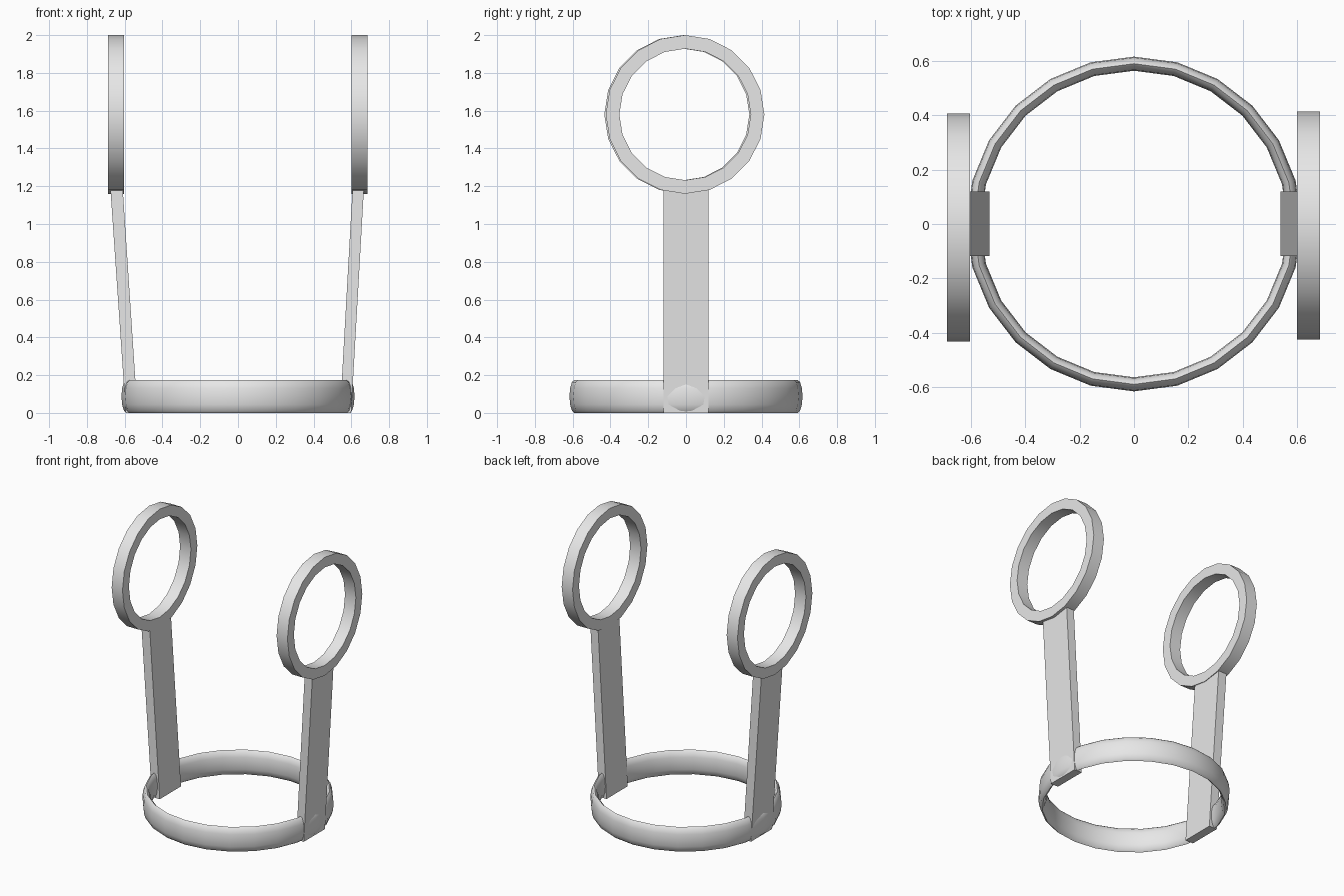
import bpy
import bmesh
import math
from mathutils import Matrix

cube = bpy.data.objects.get("Cube")
if cube:
    bpy.data.objects.remove(cube, do_unlink=True)

grey = bpy.data.materials.new("light_grey")
grey.use_nodes = True
colour = (0.8, 0.8, 0.8, 1.0)
grey.diffuse_color = colour
grey.node_tree.nodes["Principled BSDF"].inputs["Base Color"].default_value = colour


def finish(name, bm, smooth_angle=None):
    """Turn a bmesh into a shaded, coloured object."""
    bmesh.ops.recalc_face_normals(bm, faces=bm.faces)
    mesh = bpy.data.meshes.new(name)
    bm.to_mesh(mesh)
    bm.free()
    mesh.materials.append(grey)
    obj = bpy.data.objects.new(name, mesh)
    bpy.context.collection.objects.link(obj)
    if smooth_angle:
        bpy.ops.object.select_all(action='DESELECT')
        obj.select_set(True)
        bpy.context.view_layer.objects.active = obj
        bpy.ops.object.shade_smooth_by_angle(angle=math.radians(smooth_angle))
    return obj


def revolve(profile, sides):
    """Sweep a closed (radius, height) profile around z."""
    bm = bmesh.new()
    rows = []
    for i in range(sides):
        a = math.tau * i / sides
        rows.append([bm.verts.new((r * math.cos(a), r * math.sin(a), h))
                     for r, h in profile])
    n = len(profile)
    for i in range(sides):
        here, after = rows[i], rows[(i + 1) % sides]
        for j in range(n):
            k = (j + 1) % n
            bm.faces.new((here[j], after[j], after[k], here[k]))
    return bm


# Base band: tall oval section swept into a 24-sided ring
oval = [(0.591 + 0.026 * math.cos(math.tau * i / 12),
         0.0875 + 0.0875 * math.sin(math.tau * i / 12)) for i in range(12)]
finish("base_band", revolve(oval, 24), 80)


def hoop(name, x, y):
    """Flat-sided upright hoop with its axis along x."""
    section = [(0.42, -0.0425), (0.42, 0.0425), (0.348, 0.0425), (0.348, -0.0425)]
    bm = revolve(section, 20)
    bmesh.ops.transform(bm, verts=bm.verts, matrix=Matrix.Translation((x, y, 1.58))
                        @ Matrix.Rotation(math.pi / 2, 4, 'Y'))
    finish(name, bm, 30)


def post(name, side, low, high):
    """Leaning flat bar; low and high are its inner and outer x at each end."""
    bm = bmesh.new()
    outline = [(low[0], 0.0), (low[1], 0.0), (high[1], 1.195), (high[0], 1.195)]
    face = bm.faces.new([bm.verts.new((side * x, -0.118, z)) for x, z in outline])
    out = bmesh.ops.extrude_face_region(bm, geom=[face])
    moved = [v for v in out["geom"] if isinstance(v, bmesh.types.BMVert)]
    bmesh.ops.translate(bm, verts=moved, vec=(0, 0.238, 0))
    finish(name, bm)


# Posts lean outwards from the band to the hoops
post("left_post", 1, (0.540, 0.599), (0.607, 0.667))
post("right_post", -1, (0.532, 0.594), (0.611, 0.676))

# Hoops on top of the posts
hoop("left_hoop", 0.643, -0.005)
hoop("right_hoop", -0.647, -0.0125)
